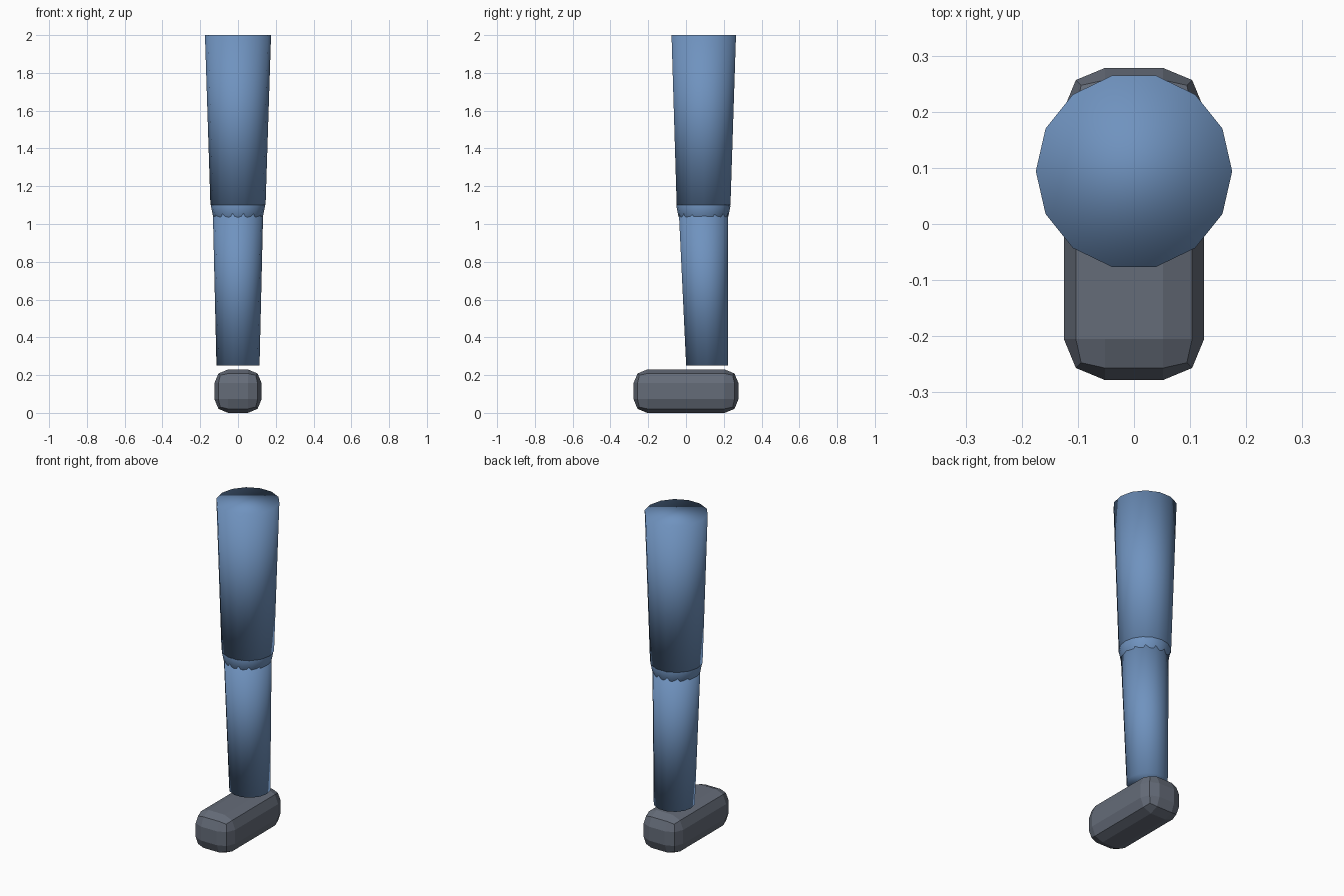
import bpy, bmesh
from math import cos, sin, tau
from mathutils import Matrix

if "Cube" in bpy.data.objects:
    bpy.data.objects.remove(bpy.data.objects["Cube"], do_unlink=True)


def material(name, rgb):
    mat = bpy.data.materials.new(name)
    mat.use_nodes = True
    mat.diffuse_color = (*rgb, 1)
    mat.node_tree.nodes["Principled BSDF"].inputs["Base Color"].default_value = (*rgb, 1)
    return mat


def finish(name, bm, mat, smooth):
    bmesh.ops.recalc_face_normals(bm, faces=bm.faces)
    for face in bm.faces:
        face.smooth = smooth
    mesh = bpy.data.meshes.new(name)
    bm.to_mesh(mesh)
    bm.free()
    mesh.materials.append(mat)
    obj = bpy.data.objects.new(name, mesh)
    bpy.context.collection.objects.link(obj)
    return obj


def limb(name, bottom, top, mat, sides=14):
    """Capped tapered tube; each end is (centre y, z, radius)."""
    bm = bmesh.new()
    rings = [[bm.verts.new((r * cos(tau * i / sides), y + r * sin(tau * i / sides), z))
              for i in range(sides)] for y, z, r in (bottom, top)]
    for i in range(sides):
        j = (i + 1) % sides
        bm.faces.new((rings[0][i], rings[0][j], rings[1][j], rings[1][i]))
    for ring in rings:
        bm.faces.new(ring)
    return finish(name, bm, mat, True)


blue = material("denim blue", (0.16, 0.29, 0.52))
grey = material("slate grey", (0.13, 0.15, 0.19))

# Upper and lower leg
limb("thigh", (0.093, 1.1, 0.146), (0.094, 2.0, 0.175), blue)
limb("shin", (0.112, 0.25, 0.114), (0.091, 1.1, 0.134), blue)

# Knee ball, its facets just breaking through the shin
bm = bmesh.new()
bmesh.ops.create_uvsphere(bm, u_segments=16, v_segments=8, radius=0.143,
                          matrix=Matrix.Translation((0, 0.092, 1.095)))
finish("knee", bm, blue, True)

# Foot: box with chamfered corners
bm = bmesh.new()
bmesh.ops.create_cube(bm, size=1, matrix=Matrix.Translation((0, 0, 0.115))
                      @ Matrix.Diagonal((0.25, 0.556, 0.23, 1)))
foot = finish("foot", bm, grey, False)
bevel = foot.modifiers.new("rounding", "BEVEL")
bevel.width = 0.073
bevel.segments = 2
bevel.limit_method = "NONE"
